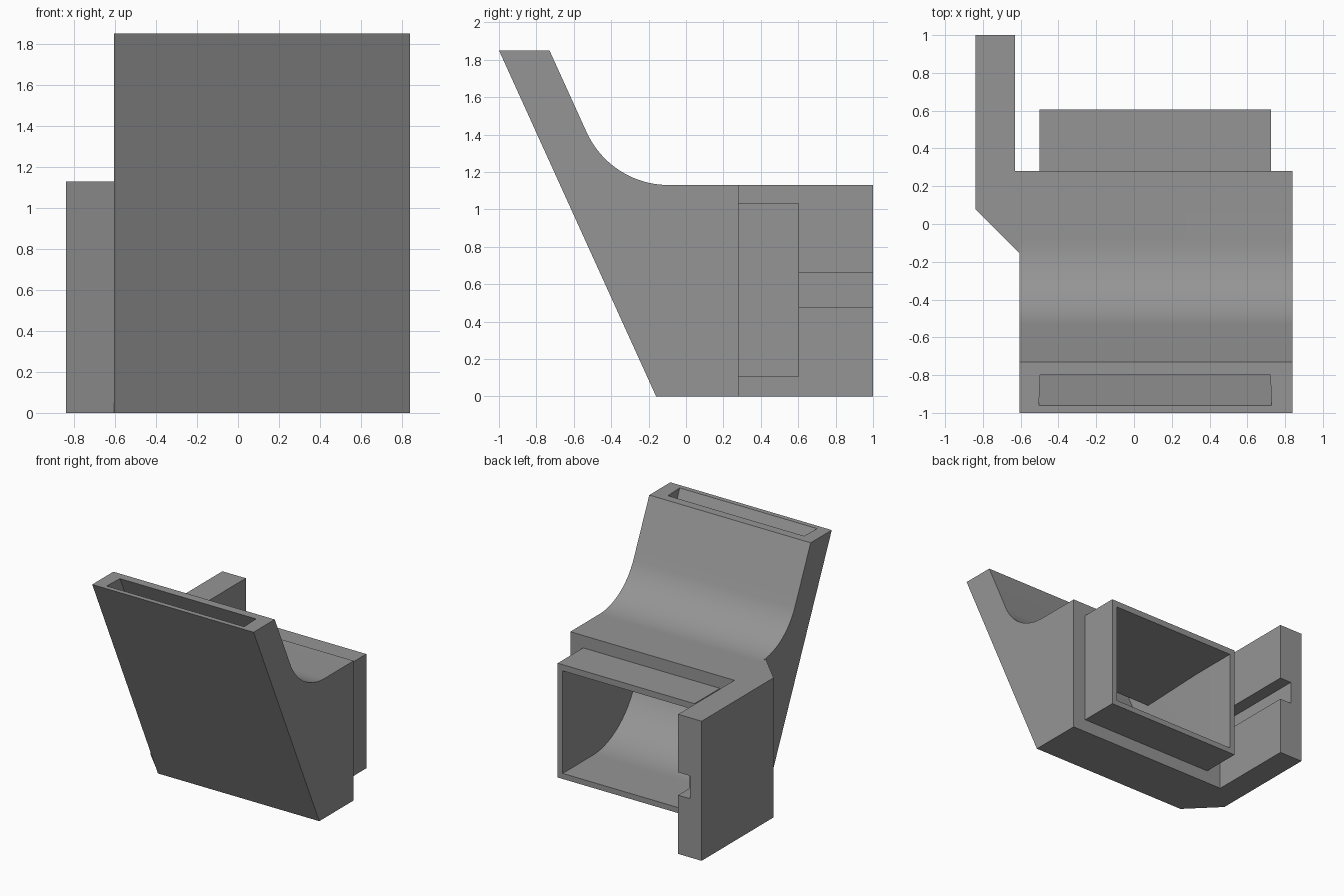
import bpy, bmesh, math
from mathutils import Vector

if "Cube" in bpy.data.objects:
    bpy.data.objects.remove(bpy.data.objects["Cube"])

grey = bpy.data.materials.new("mid grey")
grey.diffuse_color = (0.30, 0.30, 0.30, 1)
grey.use_nodes = True
grey.node_tree.nodes["Principled BSDF"].inputs["Base Color"].default_value = grey.diffuse_color


def finish(name, bm):
    bmesh.ops.recalc_face_normals(bm, faces=bm.faces)
    me = bpy.data.meshes.new(name)
    bm.to_mesh(me)
    bm.free()
    ob = bpy.data.objects.new(name, me)
    bpy.context.collection.objects.link(ob)
    me.materials.append(grey)
    return ob


def fillet(corner, p, q, n=20):
    """Arc points tangent to corner-p and corner-q, where |corner-p| = |corner-q|."""
    c, p, q = Vector(corner), Vector(p), Vector(q)
    u, v = (p - c).normalized(), (q - c).normalized()
    half = u.angle(v) / 2
    length = (p - c).length
    centre = c + (u + v).normalized() * (length / math.cos(half))
    a, b = p - centre, q - centre
    total = a.angle(b)
    return [centre + (a * math.sin(total * (1 - i / n)) + b * math.sin(total * i / n))
            / math.sin(total) for i in range(n + 1)]


def side_prism(name, points, left, right, split=None):
    """Extrude a (y, z) outline across x; left and right give x for each y."""
    bm = bmesh.new()
    sides = [[bm.verts.new((f(p[0]), p[0], p[1])) for p in points] for f in (left, right)]
    n = len(points)
    for i in range(n):
        j = (i + 1) % n
        bm.faces.new((sides[0][i], sides[0][j], sides[1][j], sides[1][i]))
    for s in sides:
        if split:                       # crease where the side wall starts to flare
            a, b = split
            bm.faces.new(s[a:b + 1])
            bm.faces.new(s[b:] + s[:a + 1])
        else:
            bm.faces.new(s)
    return finish(name, bm)


def box(name, x0, x1, y0, y1, z0, z1):
    return side_prism(name, [(y0, z0), (y1, z0), (y1, z1), (y0, z1)],
                      lambda y: x0, lambda y: x1)


def boolean(target, tool, operation):
    mod = target.modifiers.new(tool.name, 'BOOLEAN')
    mod.operation, mod.object, mod.solver = operation, tool, 'EXACT'
    bpy.context.view_layer.objects.active = target
    bpy.ops.object.modifier_apply(modifier=mod.name)
    bpy.data.objects.remove(tool)


# Main duct shell: leaning front, swept back
slope = 0.454
corner = Vector((-0.73 + slope * 0.72, 1.13))
up = Vector((-slope, 1)).normalized()
sweep = fillet(corner, corner + Vector((0.31, 0)), corner + up * 0.31)
outline = [(-0.16, 0), (0.28, 0), (0.28, 1.13)] + [tuple(p) for p in sweep] + [(-0.73, 1.85), (-1, 1.85)]
duct = side_prism("duct", outline, lambda y: -0.605, lambda y: 0.84)

# Side bracket with chamfered front corner
plan = [(-0.84, 0.08), (-0.605, -0.155), (-0.56, -0.155 + 0.1), (-0.56, 0.28),
        (-0.63, 0.28), (-0.63, 1), (-0.84, 1)]
bm = bmesh.new()
face = bm.faces.new([bm.verts.new((x, y, 0)) for x, y in plan])
ext = bmesh.ops.extrude_face_region(bm, geom=[face])
bmesh.ops.translate(bm, vec=(0, 0, 1.13), verts=[v for v in ext["geom"] if isinstance(v, bmesh.types.BMVert)])
bracket = finish("side_bracket", bm)
boolean(bracket, box("groove", -0.735, -0.5, 0.28, 1.1, 0.475, 0.66), 'DIFFERENCE')
boolean(duct, bracket, 'UNION')

# Rectangular rear collar
boolean(duct, box("collar", -0.5, 0.725, 0.2, 0.605, 0.105, 1.03), 'UNION')

# Air passage from the collar to the top slot
low = Vector((-0.96 + slope * 1.70, 0.15))
bend = [tuple(p) for p in fillet(low, low + up * 0.39, low + Vector((0.39, 0)))]
top = 1.95
passage = ([(-0.96 - slope * 0.1, top)] + bend + [(0.7, 0.15), (0.7, 0.98), (bend[-1][0], 0.98),
           (-0.80 + slope * 0.87, 0.98), (-0.80 - slope * 0.1, top)])
flare = lambda y: 0.045 * max(0, bend[-1][0] - y) / 1.08
cutter = side_prism("air_passage", passage, lambda y: -0.455 - flare(y),
                    lambda y: 0.68 + flare(y), split=(len(bend), len(bend) + 3))
boolean(duct, cutter, 'DIFFERENCE')

# Smooth curves, sharp edges
bpy.ops.object.select_all(action='DESELECT')
duct.select_set(True)
bpy.context.view_layer.objects.active = duct
bpy.ops.object.shade_smooth_by_angle(angle=math.radians(20))
